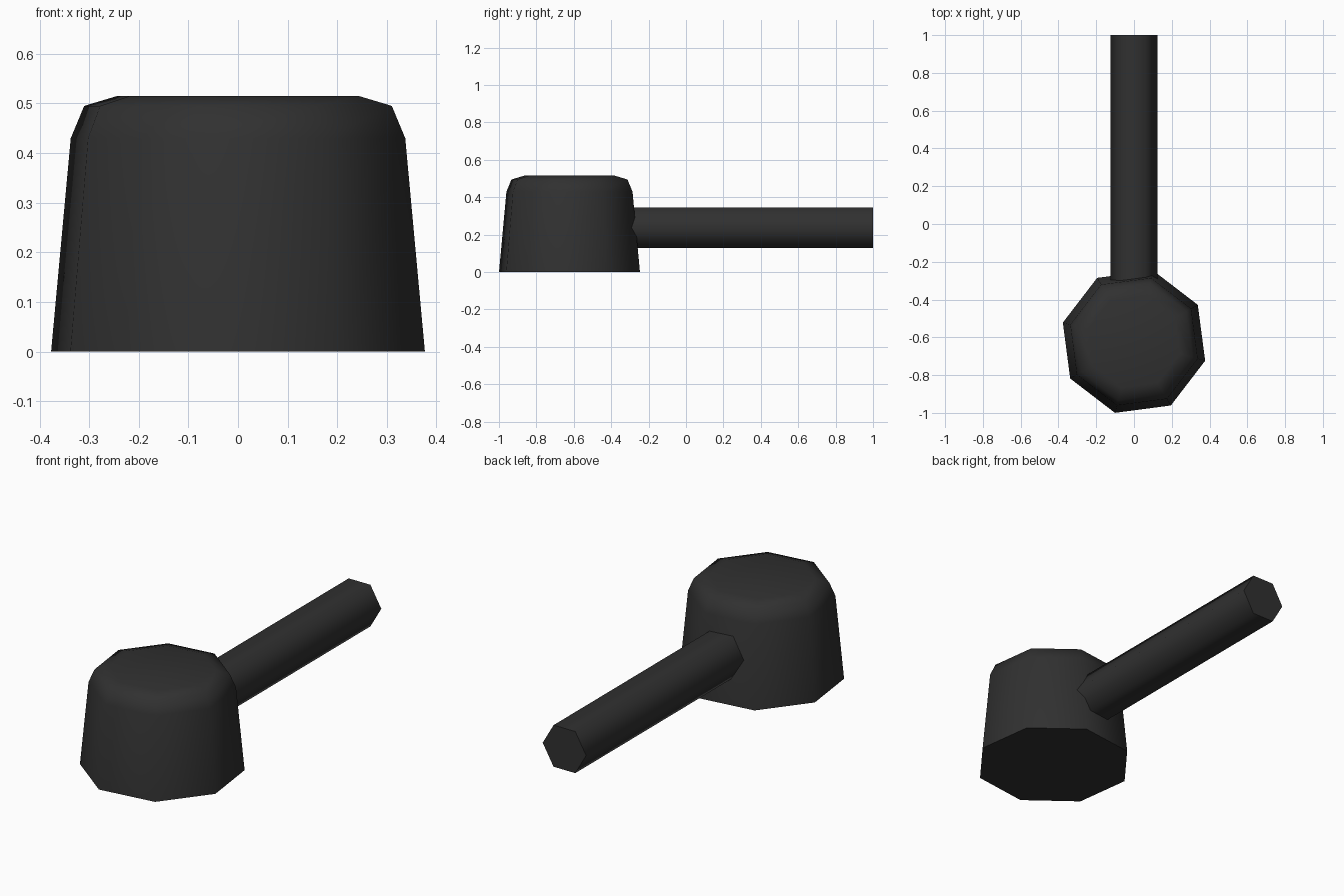
import bpy, bmesh, math

if "Cube" in bpy.data.objects:
    bpy.data.objects.remove(bpy.data.objects["Cube"])

black = bpy.data.materials.new("charcoal_black")
black.diffuse_color = (0.03, 0.03, 0.03, 1)
black.use_nodes = True
black.node_tree.nodes["Principled BSDF"].inputs["Base Color"].default_value = black.diffuse_color


def loft(name, rings):
    """Closed solid skinned through a list of vertex rings."""
    bm = bmesh.new()
    loops = [[bm.verts.new(p) for p in ring] for ring in rings]
    n = len(loops[0])
    for a, b in zip(loops, loops[1:]):
        for i in range(n):
            j = (i + 1) % n
            bm.faces.new((a[i], a[j], b[j], b[i]))
    bm.faces.new(loops[0])
    bm.faces.new(loops[-1])
    bmesh.ops.recalc_face_normals(bm, faces=bm.faces)
    me = bpy.data.meshes.new(name)
    bm.to_mesh(me)
    bm.free()
    me.materials.append(black)
    ob = bpy.data.objects.new(name, me)
    bpy.context.collection.objects.link(ob)
    bpy.ops.object.select_all(action='DESELECT')
    ob.select_set(True)
    bpy.context.view_layer.objects.active = ob
    bpy.ops.object.shade_smooth_by_angle(angle=math.radians(65))
    return ob


def circle(n, r, offset=0.0):
    return [(r * math.cos(offset + math.tau * i / n),
             r * math.sin(offset + math.tau * i / n)) for i in range(n)]


# Head: tapered octagon with a rounded top rim
profile = [(0.390, 0.0), (0.349, 0.43), (0.321, 0.495), (0.252, 0.515)]
loft("head", [[(x, y - 0.623, z) for x, y in circle(8, r, math.radians(30))]
              for r, z in profile])

# Handle: hexagonal bar running back from the head
loft("handle", [[(x, y, z + 0.2375) for x, z in circle(6, 0.125)]
                for y in (-0.4, 1.0)])
